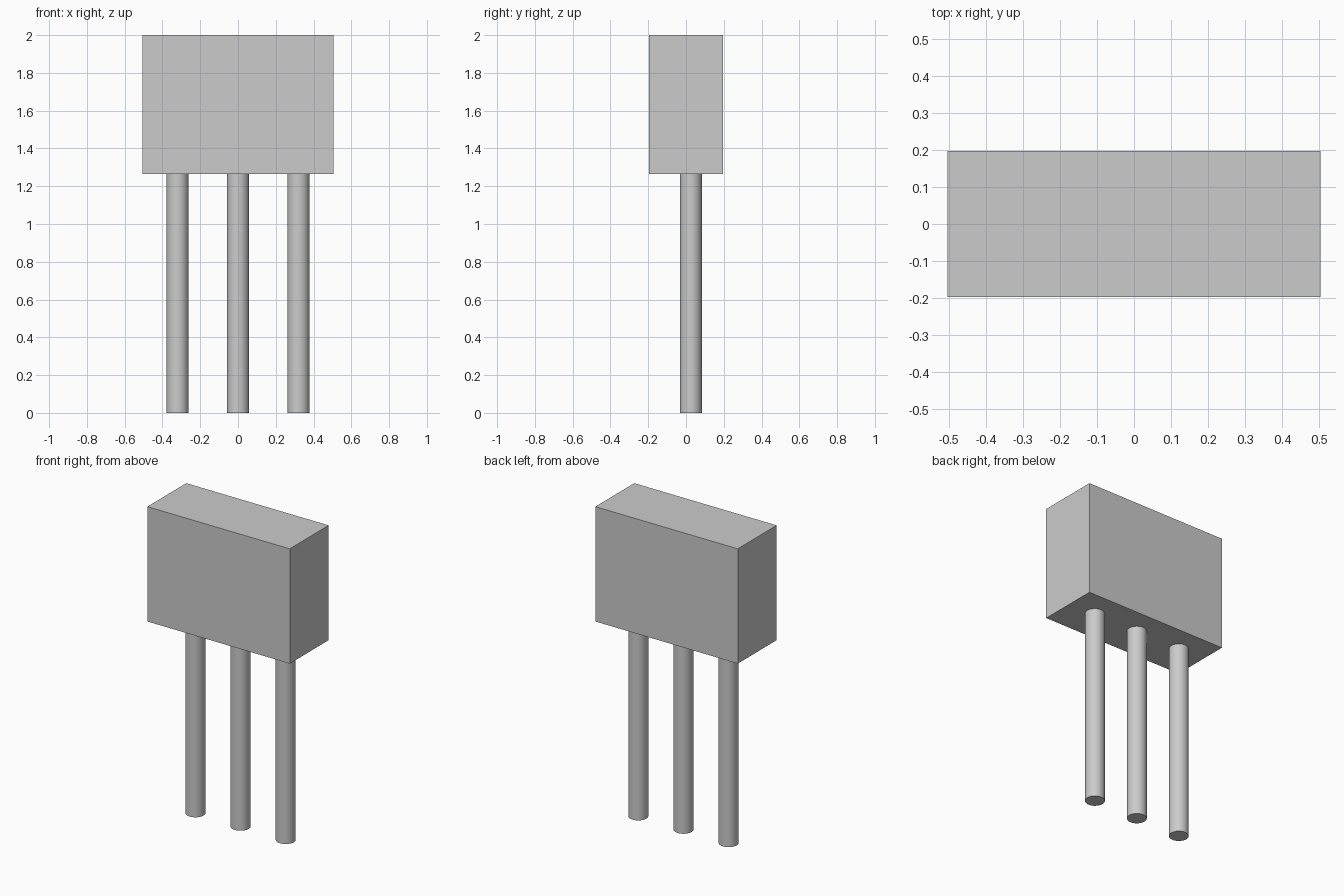
import bpy
import math

# Remove the default cube
if "Cube" in bpy.data.objects:
    bpy.data.objects.remove(bpy.data.objects["Cube"], do_unlink=True)

# Single plain grey material
GREY = (0.6, 0.6, 0.6, 1.0)
grey = bpy.data.materials.new("light_grey")
grey.use_nodes = True
grey.diffuse_color = GREY
grey.node_tree.nodes["Principled BSDF"].inputs["Base Color"].default_value = GREY

WIDTH, DEPTH, TOP = 1.01, 0.394, 2.0
BODY_BOTTOM = 1.264
LEG_RADIUS, LEG_SPACING, LEG_Y = 0.058, 0.32, 0.026


def finish(name):
    obj = bpy.context.object
    obj.name = obj.data.name = name
    obj.data.materials.append(grey)
    return obj


# Rectangular body
height = TOP - BODY_BOTTOM
bpy.ops.mesh.primitive_cube_add(size=1, location=(0, 0, BODY_BOTTOM + height / 2))
body = finish("body")
body.scale = (WIDTH, DEPTH, height)
bpy.ops.object.transform_apply(location=False, rotation=False, scale=True)

# Three round legs, set slightly towards the back
for i, side in enumerate(("right", "middle", "left")):
    bpy.ops.mesh.primitive_cylinder_add(
        vertices=48, radius=LEG_RADIUS, depth=BODY_BOTTOM,
        location=((i - 1) * LEG_SPACING, LEG_Y, BODY_BOTTOM / 2))
    finish(side + "_leg")
    bpy.ops.object.shade_smooth_by_angle(angle=math.radians(30))
